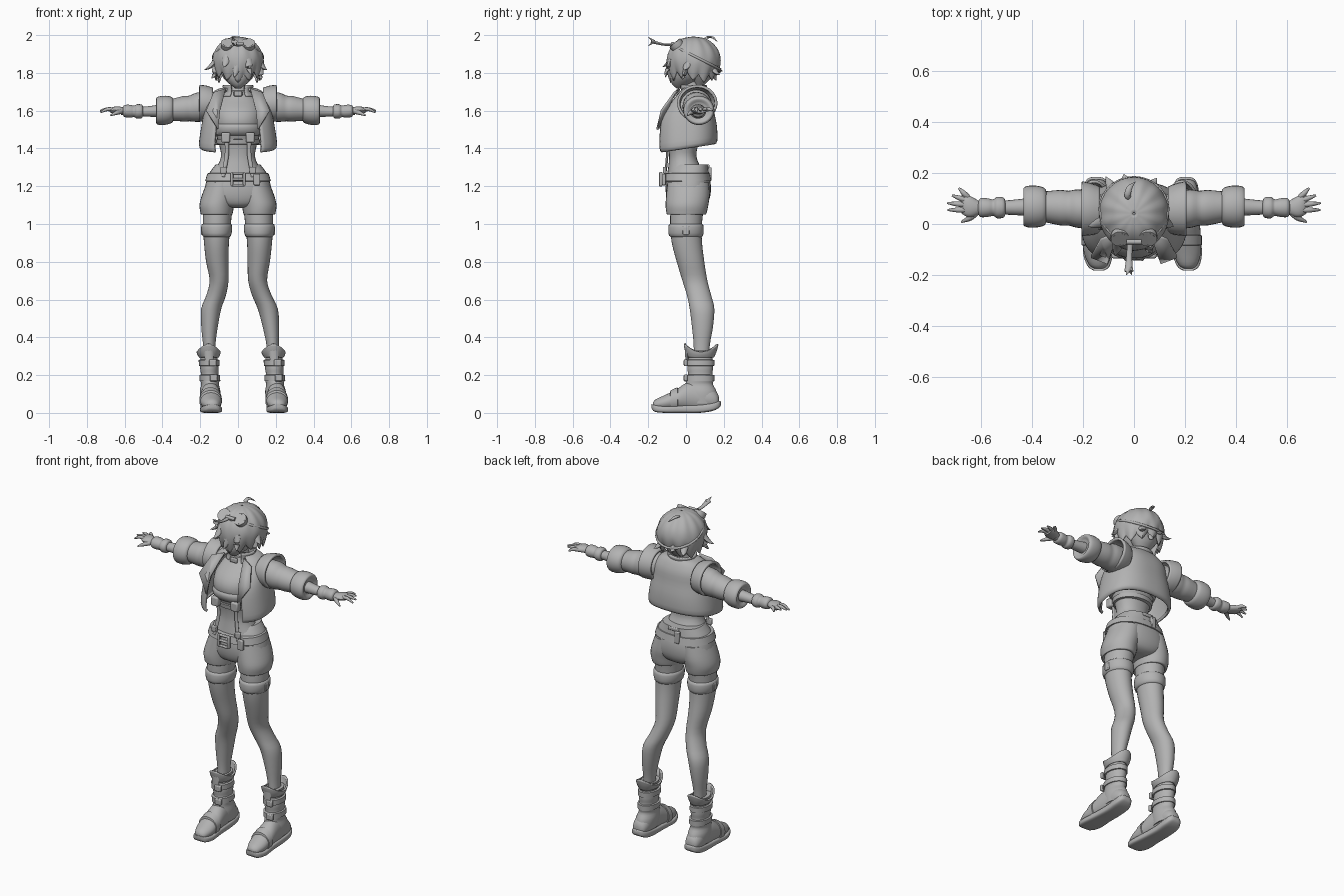
import bpy, bmesh, math
from mathutils import Vector

grey = bpy.data.materials.new("plain grey")
grey.diffuse_color = (0.45, 0.45, 0.45, 1)


def finish(bm, name, thick=0, bevel=0):
    bmesh.ops.recalc_face_normals(bm, faces=bm.faces)
    me = bpy.data.meshes.new(name)
    bm.to_mesh(me)
    bm.free()
    me.materials.append(grey)
    ob = bpy.data.objects.new(name, me)
    bpy.context.collection.objects.link(ob)
    bpy.context.view_layer.objects.active = ob
    ob.select_set(True)
    bpy.ops.object.shade_smooth_by_angle(angle=0.8)
    ob.select_set(False)
    if thick:
        m = ob.modifiers.new("thickness", 'SOLIDIFY')
        m.thickness, m.offset = thick, 0
    if bevel:
        m = ob.modifiers.new("bevel", 'BEVEL')
        m.width, m.segments = bevel, 2
    return ob


def spline(rows, sub):
    """Smooth interpolation through rows of numbers."""
    out = []
    for i in range(len(rows) - 1):
        a, b, c, d = (rows[max(0, min(len(rows) - 1, i + j))] for j in (-1, 0, 1, 2))
        for k in range(sub):
            t = k / sub
            out.append([q + .5 * t * (r - p + t * (2*p - 5*q + 4*r - s + t * (3*(q - r) + s - p)))
                        for p, q, r, s in zip(a, b, c, d)])
    return out + [list(rows[-1])]


def skin(bm, rings, closed, caps):
    n = len(rings[0])
    for A, B in zip(rings, rings[1:]):
        for j in range(n if closed else n - 1):
            k = (j + 1) % n
            bm.faces.new((A[j], A[k], B[k], B[j]))
    if caps:
        bm.faces.new(rings[0])
        bm.faces.new(rings[-1])


def loft(name, rows, axis=2, n=28, p=2, sub=3, gap=0, thick=0, warp=None):
    """Rows: position on axis, centre on the two other axes, two radii."""
    bm, rings = bmesh.new(), []
    rows = spline(rows, sub)
    u, v = [i for i in range(3) if i != axis]
    pw = lambda w: math.copysign(abs(w) ** (2 / p), w)
    for i, (t, cu, cv, ru, rv) in enumerate(rows):
        ring = []
        for j in range(n):
            a = gap + (2 * math.pi - 2 * gap) * j / (n - 1 if gap else n)
            co = Vector((0, 0, 0))
            co[axis] = t
            co[u] = cu + ru * pw(math.sin(a))
            co[v] = cv - rv * pw(math.cos(a))
            if warp:
                warp(co, a, i / (len(rows) - 1))
            ring.append(bm.verts.new(co))
        rings.append(ring)
    skin(bm, rings, not gap, not (gap or thick))
    return finish(bm, name, thick)


def tube(name, rows, flat=1, n=10, sub=4, closed=False):
    """Rows: x, y, z, radius."""
    bm, rings = bmesh.new(), []
    rows = spline(rows, sub)
    for i, r in enumerate(rows):
        T = Vector(rows[min(i + 1, len(rows) - 1)][:3]) - Vector(rows[max(i - 1, 0)][:3])
        if closed and i in (0, len(rows) - 1):
            T = Vector(rows[1][:3]) - Vector(rows[-2][:3])
        T.normalize()
        side = T.cross(Vector((0, 0, 1)) if abs(T.z) < .9 else Vector((0, 1, 0))).normalized()
        up = side.cross(T)
        rings.append([bm.verts.new(Vector(r[:3]) + r[3] * (side * math.cos(a) + up * flat * math.sin(a)))
                      for a in (2 * math.pi * j / n for j in range(n))])
    skin(bm, rings, True, not closed)
    return finish(bm, name)


def box(name, loc, size, bevel=.005):
    bm = bmesh.new()
    bmesh.ops.create_cube(bm, size=1)
    for v in bm.verts:
        v.co = Vector([c * s + l for c, s, l in zip(v.co, size, loc)])
    return finish(bm, name, bevel=bevel)


def plate(name, pts, thick):
    bm = bmesh.new()
    bm.faces.new([bm.verts.new(q) for q in pts])
    return finish(bm, name, thick)


# Torso, neck and head
loft("torso", [(1.26, 0, 0, .14, .1), (1.31, 0, -.01, .108, .083), (1.36, 0, -.017, .09, .072),
               (1.42, 0, -.015, .1, .08), (1.47, 0, -.012, .115, .1), (1.54, 0, -.01, .125, .125),
               (1.6, 0, 0, .125, .115), (1.66, 0, .025, .1, .075), (1.695, 0, .03, .055, .05),
               (1.73, 0, .03, .038, .04), (1.8, 0, .035, .04, .042)], p=2.2)
loft("top_hem", [(1.47, 0, -.012, .11, .095), (1.473, 0, -.012, .125, .112),
                 (1.51, 0, -.012, .131, .13), (1.53, 0, -.01, .124, .122)], sub=2, p=2.2)
loft("rib_belt", [(1.42, 0, -.013, .095, .08), (1.423, 0, -.013, .113, .096),
                  (1.447, 0, -.013, .117, .1), (1.45, 0, -.013, .1, .085)], sub=1)
loft("head", [(1.718, 0, -.035, .012, .014), (1.735, 0, -.025, .037, .045), (1.77, 0, -.002, .075, .083),
              (1.82, 0, .02, .1, .107), (1.88, 0, .035, .11, .115), (1.94, 0, .04, .075, .08)])
box("nose", (0, -.087, 1.79), (.012, .014, .02))
loft("collar", [(1.675, 0, .035, .085, .07), (1.7, 0, .035, .072, .065), (1.735, 0, .037, .078, .07)],
     gap=.5, thick=.012)
loft("choker", [(1.683, 0, .025, .045, .045), (1.685, 0, .022, .06, .058), (1.705, 0, .025, .052, .052),
                (1.707, 0, .028, .04, .04)], sub=1)
box("choker_buckle", (0, -.04, 1.69), (.045, .014, .028))

# Hair cap with jagged fringe
def fringe(co, a, t):
    tooth = abs((a * 12 / (2 * math.pi)) % 1 - .5) * 2
    co.z -= (1 - t) ** 2 * (.04 * tooth - .015 + .012 * math.cos(a * 3))

loft("hair", [(1.785, 0, .036, .115, .115), (1.82, 0, .038, .127, .132), (1.87, 0, .04, .133, .14),
              (1.92, 0, .04, .118, .127), (1.96, 0, .04, .085, .092), (1.98, 0, .04, .05, .055),
              (1.988, 0, .04, .004, .004)], n=72, thick=.008, warp=fringe)
loft("nape_hair", [(1.735, 0, .07, .035, .025), (1.77, 0, .075, .065, .055), (1.82, 0, .07, .1, .09)])
locks = [((-.115, .01, 1.87), (-.18, -.01, 1.815)), ((-.11, 0, 1.83), (-.14, -.02, 1.77)),
         ((.115, .01, 1.86), (.155, -.01, 1.815)), ((.11, 0, 1.83), (.125, -.02, 1.765)),
         ((-.06, -.07, 1.89), (-.075, -.125, 1.83)), ((.05, -.08, 1.87), (.07, -.115, 1.79)),
         ((0, -.085, 1.87), (-.02, -.11, 1.775)), ((-.08, .13, 1.84), (-.11, .185, 1.80)),
         ((-.03, .155, 1.84), (-.04, .195, 1.81)), ((.06, .14, 1.83), (.09, .18, 1.79)),
         ((0, .14, 1.82), (.01, .16, 1.76))]
for a, b in locks:
    m = (Vector(a) + Vector(b)) / 2 + Vector((0, 0, -.01))
    tube("hair_lock", [(*a, .024), (*m, .017), (*b, .001)], flat=.6, n=8)
tube("hair_curl", [(-.01, .1, 1.97, .008), (-.025, .11, 1.987, .012), (-.018, .14, 1.988, .011),
                   (.005, .165, 1.965, .001)], flat=.5, n=8)

# Goggles with slanted strap and bow
for s in (-1, 1):
    c, d = Vector((s * .054, -.045, 1.942)), Vector((0, -.64, .77))
    tube("goggle", [(*(c + d * t), r) for t, r in
                    ((-.02, .03), (.0, .037), (.022, .037), (.024, .03), (.018, .028), (.023, .012))],
         n=24, sub=1)
tube("goggle_bridge", [(-.03, -.07, 1.955, .01), (.03, -.07, 1.955, .01)])
strap, C, R = [], Vector((0, .04, 1.89)), Vector((.136, .144, .141))
for k in range(33):
    a = 2 * math.pi * k / 32
    d = Vector((math.cos(a), math.sin(a) * .894, -math.sin(a) * .447))
    o = C - Vector((0, .04, 1.85))
    A = sum((d[i] / R[i]) ** 2 for i in range(3))
    B = sum(d[i] * o[i] / R[i] ** 2 for i in range(3))
    K = sum((o[i] / R[i]) ** 2 for i in range(3)) - 1
    strap.append((*(C + d * (-B + math.sqrt(B * B - A * K)) / A), .007))
tube("goggle_strap", strap, n=8, sub=1, closed=True)
tube("bow_knot", [(-.015, -.07, 1.95, .012), (-.018, -.115, 1.95, .011), (-.02, -.16, 1.96, .014),
                  (-.02, -.185, 1.967, .018)], flat=.6)
for z, x in ((1.99, -.03), (1.942, -.008)):
    tube("bow_tip", [(-.02, -.17, 1.967, .014), (x, -.2, z, .001)], flat=.6, n=8)

# Cropped open jacket
def tilt(co, a, t):
    co.z += (1 - t) * .16 * co.y

loft("jacket", [(1.405, 0, 0, .19, .145), (1.42, 0, .002, .2, .157), (1.5, 0, .002, .19, .155),
                (1.58, 0, .003, .175, .14), (1.65, 0, .025, .158, .108), (1.7, 0, .037, .118, .073),
                (1.715, 0, .04, .075, .055)], n=48, p=2.5, gap=.58, thick=.014, warp=tilt)

# Shorts and belt
loft("shorts_hips", [(1.085, 0, .01, .03, .06), (1.1, 0, .01, .12, .095), (1.14, 0, .012, .178, .115),
                     (1.2, 0, .012, .174, .12), (1.26, 0, .012, .157, .11), (1.3, 0, .018, .13, .1),
                     (1.315, 0, .022, .118, .095)], p=2.3)
loft("belt", [(1.225, 0, .005, .16, .11), (1.228, 0, .004, .174, .13), (1.268, 0, .004, .162, .122),
              (1.271, 0, .005, .145, .1)], sub=1, n=40, p=2.3)
for x in (-.032, .032):
    box("buckle_side", (x, -.134, 1.237), (.014, .02, .075))
for z in (1.205, 1.237, 1.269):
    box("buckle_bar", (0, -.134, z), (.07, .018, .013))
box("belt_tail", (.1, -.117, 1.235), (.035, .02, .06))
box("back_loop", (-.03, .125, 1.265), (.03, .02, .07))
box("back_pull", (.0, .118, 1.305), (.07, .012, .02))

for s in (-1, 1):
    lean = lambda z: .03 * max(0, 1 - z / .75)

    def limb(name, rows, **kw):
        return loft(name, [(z, s * x + lean(z), y, a, b) for z, x, y, a, b in rows], **kw)

    # Jacket trim, suspenders and chest buckles
    plate("lapel", [(s * .065, -.035, 1.715), (s * .13, -.06, 1.695), (s * .168, -.128, 1.6),
                    (s * .105, -.152, 1.5), (s * .095, -.125, 1.6)], .012)
    loft("shoulder_trim", [(s * .135, .055, 1.635, .085, .08), (s * .17, .058, 1.638, .095, .088),
                           (s * .205, .06, 1.64, .1, .09)], axis=0, thick=.014)
    box("chest_buckle", (s * .065, -.115, 1.458), (.046, .04, .055), .008)
    tube("suspender", [(s * .06, -.105, 1.44, .011), (s * .06, -.1, 1.36, .011),
                       (s * .08, -.112, 1.25, .011)], flat=.6)
    box("suspender_clip", (s * .078, -.112, 1.285), (.034, .02, .035))

    # Sleeve, cuff, forearm and glove
    loft("sleeve", [(s * .12, .05, 1.63, .06, .068), (s * .16, .055, 1.622, .073, .077),
                    (s * .22, .06, 1.618, .075, .077), (s * .255, .062, 1.612, .068, .068),
                    (s * .29, .064, 1.61, .069, .067), (s * .36, .068, 1.604, .058, .056)], axis=0)
    loft("sleeve_cuff", [(s * .34, .068, 1.604, .05, .05), (s * .35, .068, 1.604, .073, .068),
                         (s * .385, .068, 1.602, .082, .077), (s * .42, .068, 1.6, .08, .075),
                         (s * .433, .068, 1.6, .068, .064), (s * .42, .068, 1.6, .045, .042)], axis=0)
    loft("forearm", [(s * .4, .067, 1.6, .036, .034), (s * .47, .065, 1.596, .03, .028),
                     (s * .53, .064, 1.595, .026, .024), (s * .62, .064, 1.597, .022, .02)], axis=0, n=16)
    loft("glove_cuff", [(s * .503, .064, 1.596, .025, .024), (s * .51, .064, 1.596, .039, .036),
                        (s * .535, .064, 1.596, .042, .038), (s * .55, .064, 1.596, .032, .03),
                        (s * .57, .064, 1.597, .036, .034), (s * .6, .064, 1.598, .037, .032),
                        (s * .61, .064, 1.598, .022, .02)], axis=0, n=20)
    loft("palm", [(s * .6, .064, 1.598, .022, .018), (s * .63, .066, 1.602, .038, .02),
                  (s * .655, .072, 1.603, .043, .018), (s * .675, .078, 1.6, .036, .012)], axis=0, n=16)
    for y0, x1, y1, z1 in ((.105, .685, .14, 1.6), (.09, .712, .112, 1.607),
                           (.074, .73, .082, 1.6), (.055, .728, .055, 1.59)):
        tube("finger", [(s * .65, y0, 1.603, .011), (s * (.65 + x1) / 2, (y0 + y1) / 2, 1.608, .01),
                        (s * x1, y1, z1, .004)], n=8)
    tube("thumb", [(s * .615, .05, 1.597, .014), (s * .64, .025, 1.59, .012),
                   (s * .675, .008, 1.575, .004)], n=8)

    # Leg with shorts leg and garter
    limb("leg", [(1.12, .105, .01, .08, .09), (1, .112, 0, .074, .084), (.9, .114, .005, .066, .08),
                 (.8, .11, .024, .059, .073), (.7, .102, .047, .05, .066), (.62, .122, .07, .052, .064),
                 (.55, .15, .085, .053, .065), (.45, .163, .087, .043, .055), (.35, .168, .083, .032, .042),
                 (.22, .17, .08, .03, .04)])
    limb("shorts_leg", [(1.22, .085, .012, .08, .11), (1.15, .1, .01, .092, .115), (1.1, .112, .005, .092, .113),
                        (1.062, .113, .003, .086, .107), (1.05, .113, .002, .082, .1), (1.056, .113, .002, .07, .08)])
    limb("garter", [(1.0, .113, 0, .07, .08), (.996, .113, 0, .08, .091), (.968, .113, 0, .082, .094),
                    (.938, .113, 0, .075, .09), (.93, .113, .002, .064, .076)], sub=2)
    box("garter_clip", (s * .19, 0, .965), (.014, .035, .045))

    # Boot shaft, straps and flared cuff
    limb("boot_shaft", [(.05, .173, .085, .05, .085), (.11, .173, .078, .055, .085), (.15, .172, .07, .047, .073),
                        (.175, .172, .075, .051, .072), (.205, .172, .075, .046, .064), (.24, .172, .075, .049, .068),
                        (.3, .172, .077, .044, .063), (.33, .172, .077, .046, .068)])
    for z in (.185, .265):
        limb("boot_strap", [(z - .018, .172, .073, .044, .06), (z - .015, .172, .073, .055, .077),
                            (z + .015, .172, .073, .055, .077), (z + .018, .172, .073, .044, .06)], sub=1)
        box("strap_buckle", (s * .172 + lean(z) + .02, -.002, z), (.04, .02, .035))

    def notch(co, a, t):
        co.z += t * (.02 * math.cos(2 * a) - .008)

    limb("boot_cuff", [(.295, .172, .078, .046, .066), (.325, .172, .079, .056, .08),
                       (.352, .172, .08, .06, .087)], thick=.01, warp=notch)
    tube("boot_tongue", [(s * .172 + .02, .005, .27, .022), (s * .172 + .018, .004, .33, .024),
                         (s * .172 + .016, -.006, .37, .008)], flat=.4)

    # Foot, sole and toe strap; both feet turn the same way
    X = s * .175 + .03
    loft("foot", [(-.175, X + .008, .04, .015, .015), (-.16, X + .006, .045, .036, .027),
                  (-.11, X + .003, .055, .054, .04), (-.05, X, .07, .056, .055),
                  (.0, X, .085, .053, .072), (.06, X - .002, .085, .05, .078),
                  (.13, X - .003, .075, .048, .06), (.165, X - .003, .065, .036, .04),
                  (.175, X - .003, .06, .015, .02)], axis=1)
    loft("sole", [(-.182, X + .008, .035, .02, .012), (-.165, X + .007, .024, .043, .018),
                  (-.11, X + .003, .018, .058, .018), (-.02, X, .02, .052, .02),
                  (.07, X - .002, .022, .05, .022), (.14, X - .003, .032, .05, .022),
                  (.175, X - .003, .045, .036, .018), (.184, X - .003, .05, .015, .01)], axis=1, p=4)
    loft("toe_strap", [(-.085, X, .06, .05, .045), (-.082, X, .062, .06, .057),
                       (-.045, X, .07, .06, .066), (-.042, X, .07, .05, .055)], axis=1, sub=1)
